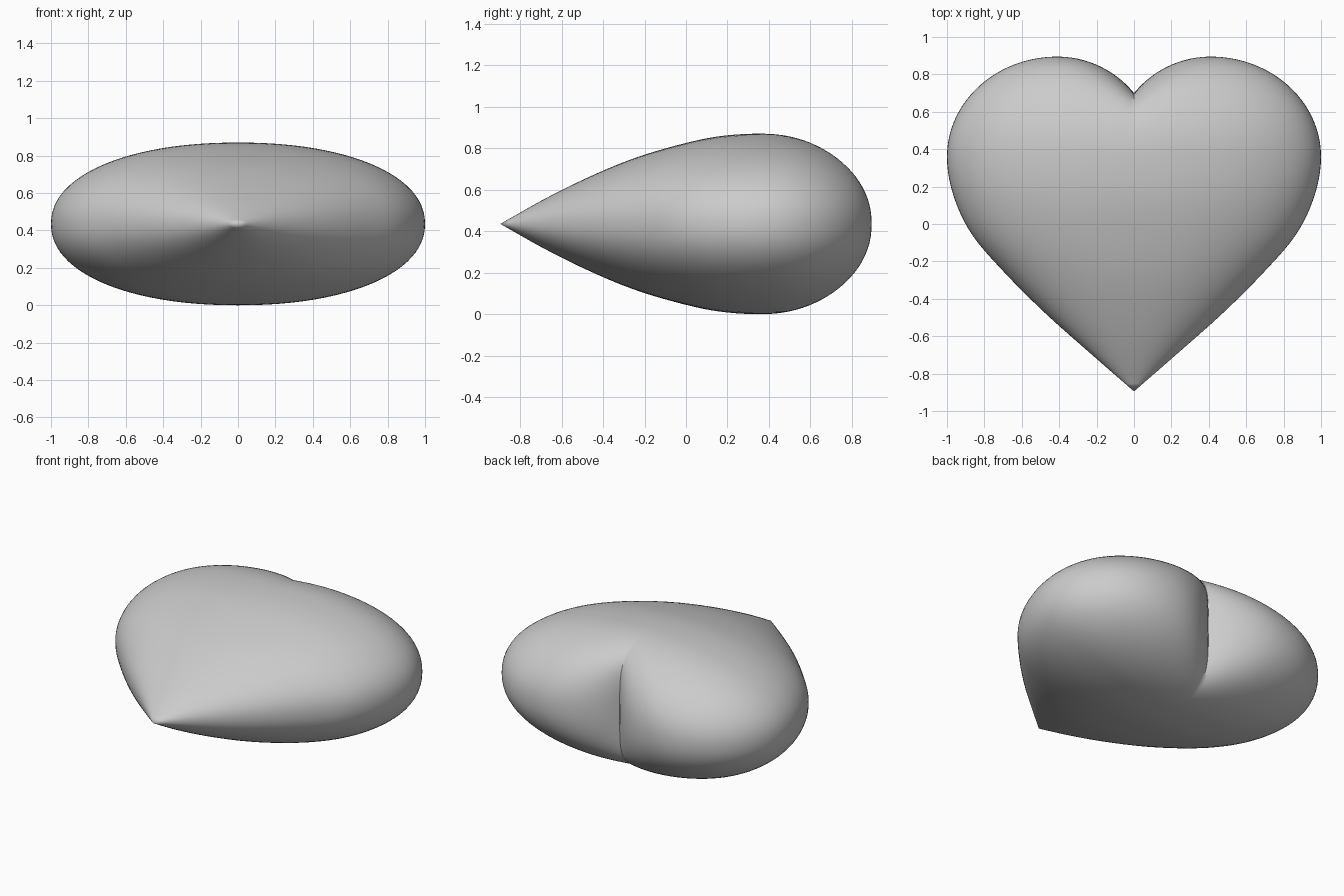
import bpy, bmesh, math

if "Cube" in bpy.data.objects:
    bpy.data.objects.remove(bpy.data.objects["Cube"])

N_RING, N_SLICE, N_ARC = 24, 30, 40
YC, H, P = 0.36, 0.435, 2.15          # widest line, half thickness, section roundness

# Half width and half thickness at even steps from the tip to the widest line
WIDTH = [0, 0.24, 0.475, 0.685, 0.865, 0.965, 1.0]
THICK = [0, 0.118, 0.222, 0.310, 0.375, 0.421, H]


def spline(v, t):
    """Smooth curve through the values, level at the far end."""
    k = [-v[1]] + v + [v[-2]]
    f = t * (len(v) - 1)
    i = min(int(f), len(v) - 2)
    f -= i
    a, b, c, d = k[i:i + 4]
    return b + 0.5 * f * (c - a + f * (2*a - 5*b + 4*c - d + f * (3*(b - c) + d - a)))


def add_grid(bm, rows):
    vs = [[bm.verts.new(p) for p in row] for row in rows]
    for r0, r1 in zip(vs, vs[1:]):
        for i in range(len(r0) - 1):
            bm.faces.new((r0[i], r0[i + 1], r1[i + 1], r1[i]))


# Section from the middle (s=0, full height) to the rim (s=1, height 0)
section = []
for i in range(N_RING + 1):
    a = math.pi / 2 * i / N_RING
    section.append((math.sin(a) ** (2 / P), max(0, math.cos(a)) ** (2 / P) if i < N_RING else 0))

bm = bmesh.new()

# Tapered lower body, lofted from the tip
rows = []
for j in range(N_SLICE + 1):
    t = j / N_SLICE
    w, h = spline(WIDTH, t), spline(THICK, t)
    rows.append([(w * s, -0.895 + t * (YC + 0.895), h * z) for s, z in section])
add_grid(bm, rows)

# Rounded lobe, fanned from the centre; inner rings lose the cleft
rows = []
end = math.pi - math.asin(0.34 / 0.535)
for j in range(N_ARC + 1):
    phi = end * j / N_ARC
    ox = 0.41 + (0.59 if phi < math.pi / 2 else 0.531) * math.cos(phi)
    oy = 0.535 * math.sin(phi)
    if j == N_ARC:
        ox = 0
    ang = math.atan2(oy, ox)
    c, d = max(0, math.cos(ang)), math.sin(ang)
    r = (c ** 2.5 + (d / 0.5) ** 2.5) ** -0.4
    row = []
    for s, z in section:
        k = s * s
        x = s * (r * c * (1 - k) + ox * k) if j < N_ARC else 0
        row.append((x, YC + s * (r * d * (1 - k) + oy * k), H * z))
    rows.append(row)
add_grid(bm, rows)

bmesh.ops.remove_doubles(bm, verts=bm.verts, dist=0.0005)
bm.normal_update()
for f in bm.faces:
    if f.normal.z < 0:
        f.normal_flip()
me = bpy.data.meshes.new("heart")
bm.to_mesh(me)
bm.free()
heart = bpy.data.objects.new("heart", me)
heart.location.z = H
bpy.context.collection.objects.link(heart)

# Mirror the quarter left-right and top-bottom
m = heart.modifiers.new("mirror", 'MIRROR')
m.use_axis = (True, False, True)
m.merge_threshold = 0.0005

bpy.context.view_layer.objects.active = heart
heart.select_set(True)
bpy.ops.object.modifier_apply(modifier=m.name)
bpy.ops.object.shade_smooth_by_angle(angle=math.radians(50))
